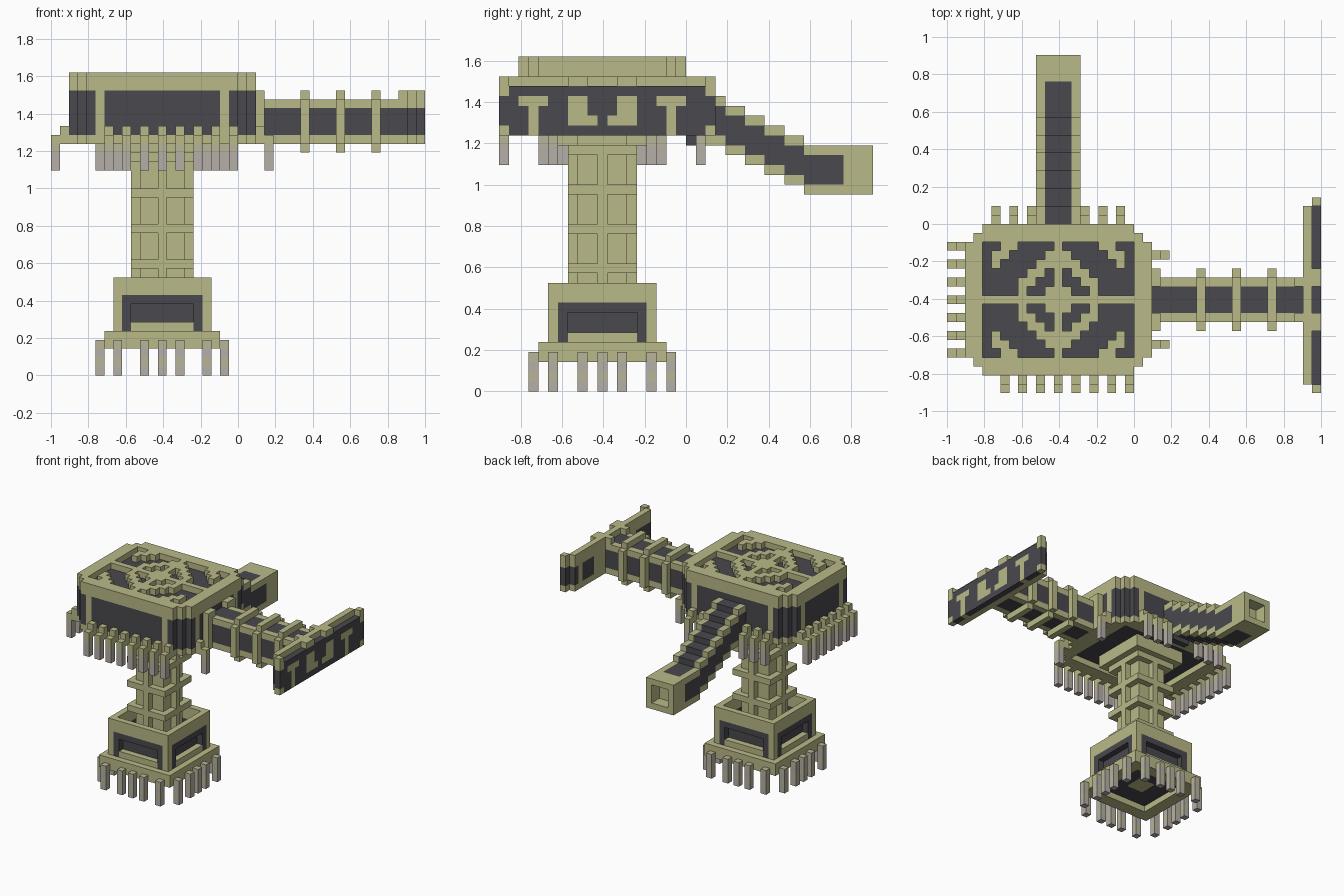
import bpy

if "Cube" in bpy.data.objects:
    bpy.data.objects.remove(bpy.data.objects["Cube"], do_unlink=True)

U = 2 / 42                      # size of one block
COLOURS = {"olive": (0.49, 0.49, 0.25), "charcoal": (0.067, 0.065, 0.075),
           "stone": (0.47, 0.43, 0.39), "mossy_stone": (0.48, 0.46, 0.32)}
NAMES = list(COLOURS)
CX, CY = 12, 10                 # block column on the tower axis
blocks = {}                     # (i, j, k) -> (part, colour)
part = ""


def put(i, j, k, colour="olive"):
    blocks[i, j, k] = (part, colour)


def fill(xs, ys, zs, colour="olive"):
    """Fill half-open ranges with blocks; colour None carves them away."""
    for i in range(*xs):
        for j in range(*ys):
            for k in range(*zs):
                if colour:
                    put(i, j, k, colour)
                else:
                    blocks.pop((i, j, k), None)


def square(radius, zs, colour="olive"):
    fill((CX - radius, CX + radius + 1), (CY - radius, CY + radius + 1), zs, colour)


# Legs under the base, the same on all four sides
part = "legs"
for t in (-5, -2, 0, 2, 5):
    for a, b in ((t, 7), (t, -7), (7, t), (-7, t)):
        for k, c in enumerate(("stone", "mossy_stone", "stone", "mossy_stone")):
            put(CX + a, CY + b, k, c)

# Base plinth with a hollow underside
part = "base_plinth"
square(6, (3, 5))
square(4, (3, 4), None)
square(4, (4, 5), "charcoal")
square(1, (4, 5))

# Base box: hollow rim and an arched dark recess on each side
part = "base_box"
square(5, (5, 11))
square(4, (8, 11), None)
square(4, (5, 8), "charcoal")
for t in range(-4, 5):
    for a, b in ((t, 5), (t, -5), (5, t), (-5, t)):
        for k in range(5, 9):
            put(CX + a, CY + b, k, "charcoal")
            if abs(t) <= 3 and k in (6, 7):
                del blocks[CX + a, CY + b, k]
            elif abs(t) <= 3 and k == 5:
                put(CX + a, CY + b, k)

# Ribbed column with square collars and a flared head
part = "column"
square(2, (8, 26))
fill((CX - 3, CX + 4), (CY, CY + 1), (8, 26))
fill((CX, CX + 1), (CY - 3, CY + 4), (8, 26))
for k in (12, 16, 20, 24):
    square(3, (k, k + 1))
square(4, (25, 27))

# Head: chamfered block with dark side panels
part = "head"


def in_head(i, j):
    return min(i - 2, 22 - i) + min(j - 2, 18 - j) >= 2


for i in range(2, 23):
    for j in range(2, 19):
        if not in_head(i, j):
            continue
        ring = min(i - 2, 22 - i, j - 2, 18 - j) < 2 or not (
            in_head(i - 2, j) and in_head(i + 2, j))
        if ring or max(abs(i - CX), abs(j - CY)) <= 4:
            put(i, j, 26)
        mullion = (i in (5, 19) and j in (2, 18)) or (j in (5, 15) and i in (2, 22))
        for k in range(27, 32):
            put(i, j, k, "olive" if mullion else "charcoal")
        put(i, j, 32)
        put(i, j, 33)

# Pierced pattern in the roof, one quarter mirrored four ways
QUARTER = ("##..####",
           "#..####.",
           "#.####..",
           "#####..#",
           "####..##",
           "####.##.")
for r, row in enumerate(QUARTER):
    for c, mark in enumerate(row):
        if mark == "#":
            for sx in (-1, 1):
                for sy in (-1, 1):
                    i, j = CX + sx * (8 - c), CY + sy * (6 - r)
                    del blocks[i, j, 33]
                    put(i, j, 32, "charcoal")

# Bracketed posts hanging around the head
part = "hanging_posts"


def hang(i, j, di, dj):
    put(i, j, 26)
    put(i, j, 27)
    for k, c in enumerate(("stone", "stone", "mossy_stone", "olive"), 23):
        put(i + di, j + dj, k, c)


for i in range(6, 21, 2):
    hang(i, 1, 0, -1)
for j in range(4, 17, 2):
    hang(1, j, -1, 0)
for i in (5, 7, 9, 15, 17, 19):
    hang(i, 19, 0, 1)
for j in (5, 15):
    hang(23, j, 1, 0)

# Side arm: square beam with dark panels, ribs and collars
part = "side_arm"
fill((23, 40), (8, 13), (26, 31))
fill((23, 40), (9, 12), (26, 31), "charcoal")
fill((24, 40), (8, 13), (27, 30), "charcoal")
fill((23, 24), (7, 14), (26, 32))
fill((23, 24), (9, 12), (30, 32), None)
fill((23, 24), (9, 12), (30, 31), "charcoal")
for i in (28, 32, 36):
    fill((i, i + 1), (8, 13), (25, 32))
    fill((i, i + 1), (7, 14), (26, 31))
for j in (8, 12):
    put(39, j, 31)

# Crossbar: backing plate and a dark fretted front
part = "crossbar"
fill((40, 41), (1, 21), (26, 32))
fill((40, 41), (1, 2), (27, 30), "charcoal")
fill((40, 41), (20, 21), (27, 30), "charcoal")
for j in (2, 16):
    fill((40, 41), (j, j + 3), (27, 30), "charcoal")
fill((41, 42), (1, 21), (26, 31), "charcoal")
for j in (0, 21):
    fill((41, 42), (j, j + 1), (26, 32))
    fill((41, 42), (j, j + 1), (27, 30), "charcoal")
for side in (-1, 1):
    for t in (6, 7, 8):
        put(41, CY + side * t, 29)
    fill((41, 42), (CY + side * 7, CY + side * 7 + 1), (26, 30))
    for t in (2, 3):
        fill((41, 42), (CY + side * t, CY + side * t + 1), (27, 32))
        put(41, CY + side * t, 30, "charcoal")
    put(41, CY + side, 27)

# Stepped rear arm descending to a hollow end
part = "rear_arm"
for j in range(19, 36):
    base = max(20, 26 - (j - 19) // 2)
    fill((10, 15), (j, j + 1), (base, base + 5))
    if j < 35:
        fill((11, 14), (j, j + 1), (base, base + 5), "charcoal")
        fill((10, 15), (j, j + 1), (base + 1, base + 4), "charcoal")
fill((11, 14), (19, 20), (25, 26), "charcoal")
part = "rear_arm_end"
fill((10, 15), (35, 38), (20, 25))
fill((11, 14), (36, 38), (21, 24), None)

# Materials
materials = []
for name, rgb in COLOURS.items():
    m = bpy.data.materials.new(name)
    m.use_nodes = True
    m.diffuse_color = (*rgb, 1)
    m.node_tree.nodes["Principled BSDF"].inputs["Base Color"].default_value = (*rgb, 1)
    materials.append(m)

# Skin every part, keeping only the exposed block faces
for label in dict.fromkeys(p for p, c in blocks.values()):
    verts, faces, tints = {}, [], []
    for cell, (owner, colour) in blocks.items():
        if owner != label:
            continue
        for axis in range(3):
            for step in (0, 1):
                near = list(cell)
                near[axis] += 2 * step - 1
                if tuple(near) in blocks:
                    continue
                loop = []
                for p, q in ((0, 0), (1, 0), (1, 1), (0, 1)):
                    v = list(cell)
                    v[axis] += step
                    v[(axis + 1) % 3] += p
                    v[(axis + 2) % 3] += q
                    loop.append(verts.setdefault(tuple(v), len(verts)))
                faces.append(loop if step else loop[::-1])
                tints.append(NAMES.index(colour))
    mesh = bpy.data.meshes.new(label)
    mesh.from_pydata([((x - 21) * U, (y - 19) * U, z * U) for x, y, z in verts], [], faces)
    for m in materials:
        mesh.materials.append(m)
    for poly, tint in zip(mesh.polygons, tints):
        poly.material_index = tint
    bpy.context.collection.objects.link(bpy.data.objects.new(label, mesh))
